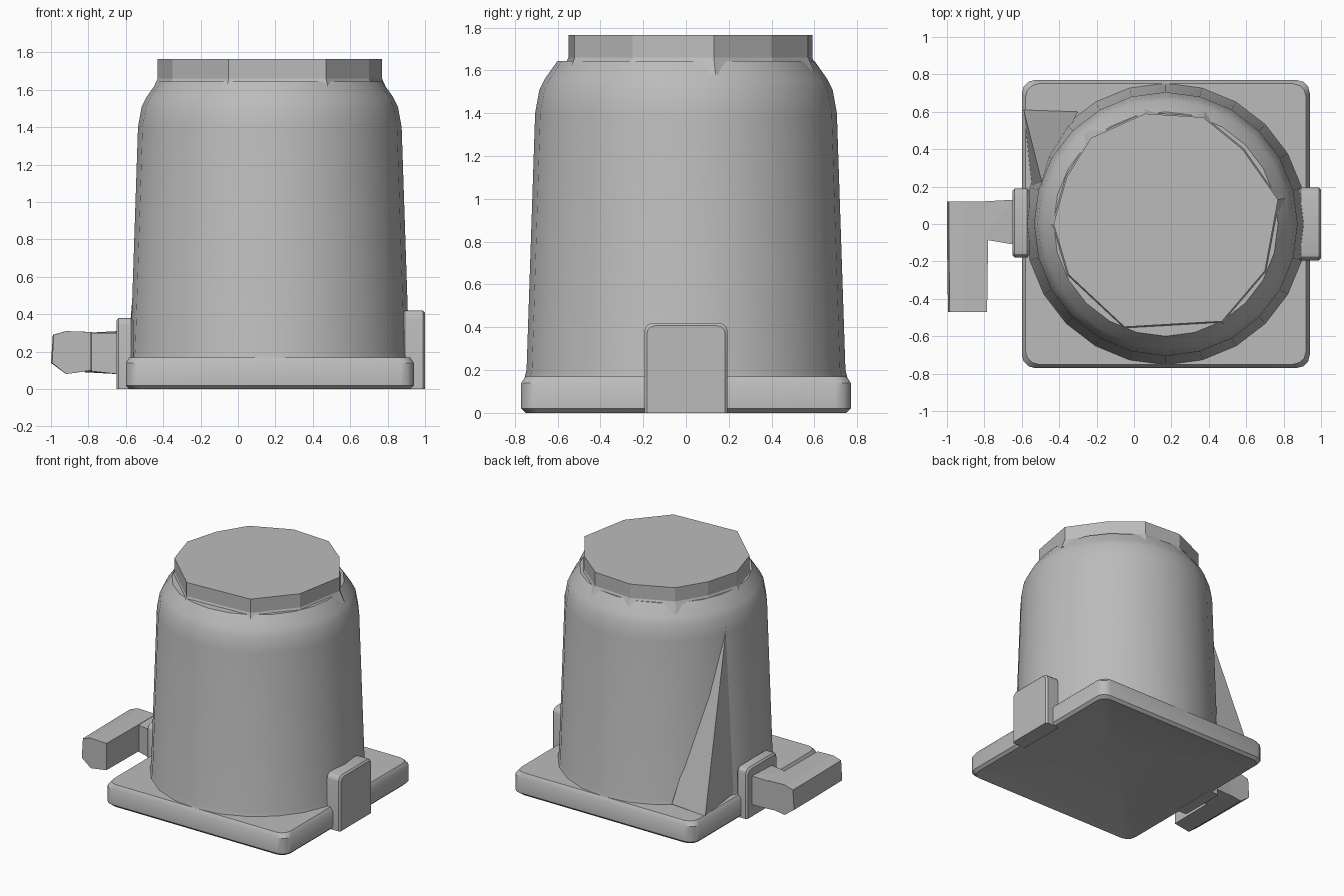
import bpy, bmesh, math
from mathutils import Vector

cube = bpy.data.objects.get("Cube")
if cube:
    bpy.data.objects.remove(cube, do_unlink=True)

grey = bpy.data.materials.new("plain_grey")
grey.use_nodes = True
GREY = (0.5, 0.5, 0.5, 1)
grey.diffuse_color = GREY
grey.node_tree.nodes["Principled BSDF"].inputs["Base Color"].default_value = GREY

CX = 0.17  # barrel axis


def finish(name, bm, smooth=None):
    bmesh.ops.recalc_face_normals(bm, faces=bm.faces)
    mesh = bpy.data.meshes.new(name)
    bm.to_mesh(mesh)
    bm.free()
    mesh.materials.append(grey)
    ob = bpy.data.objects.new(name, mesh)
    bpy.context.collection.objects.link(ob)
    if smooth:
        bpy.ops.object.select_all(action='DESELECT')
        ob.select_set(True)
        bpy.context.view_layer.objects.active = ob
        bpy.ops.object.shade_smooth_by_angle(angle=math.radians(smooth))
    return ob


def loft(name, rings, cap_start=True, cap_end=True, smooth=None):
    """Skin a list of equal-length point rings."""
    bm = bmesh.new()
    loops = [[bm.verts.new(p) for p in ring] for ring in rings]
    n = len(loops[0])
    for a, b in zip(loops, loops[1:]):
        for i in range(n):
            j = (i + 1) % n
            bm.faces.new((a[i], a[j], b[j], b[i]))
    if cap_start:
        bm.faces.new(loops[0][::-1])
    if cap_end:
        bm.faces.new(loops[-1])
    return finish(name, bm, smooth)


def hull(name, points):
    bm = bmesh.new()
    for p in points:
        bm.verts.new(p)
    bmesh.ops.convex_hull(bm, input=bm.verts)
    return finish(name, bm)


def circle(r, z, n=24):
    return [(CX + r * math.cos(math.tau * i / n), r * math.sin(math.tau * i / n), z)
            for i in range(n)]


def rounded_rect(x0, x1, y0, y1, r, steps=3):
    """Outline with rounded corners, counter-clockwise."""
    pts = []
    corners = [(x1 - r, y1 - r), (x0 + r, y1 - r), (x0 + r, y0 + r), (x1 - r, y0 + r)]
    for k, (cx, cy) in enumerate(corners):
        for s in range(steps + 1):
            a = math.pi / 2 * (k + s / steps)
            pts.append((cx + r * math.cos(a), cy + r * math.sin(a)))
    return pts


# Base plate with a recessed, pyramid-shaped underside
def plate_ring(inset, z):
    return [(x, y, z) for x, y in
            rounded_rect(-0.6 + inset, 0.94 - inset, -0.77 + inset, 0.77 - inset, 0.07)]


bm = bmesh.new()
rings = [[bm.verts.new(p) for p in plate_ring(i, z)]
         for i, z in ((0.02, 0), (0, 0.02), (0, 0.14), (0.02, 0.17))]
n = len(rings[0])
for a, b in zip(rings, rings[1:]):
    for i in range(n):
        bm.faces.new((a[i], a[(i + 1) % n], b[(i + 1) % n], b[i]))
bm.faces.new(rings[-1])
apex = bm.verts.new((CX, 0, 0.14))
for i in range(n):
    bm.faces.new((rings[0][(i + 1) % n], rings[0][i], apex))
finish("base_plate", bm, 35)

# Tapered barrel and its shoulder
profile = [(0.755, 0.16), (0.745, 0.2), (0.705, 1.4), (0.685, 1.51), (0.66, 1.56), (0.6, 1.645)]
loft("barrel", [circle(r, z) for r, z in profile], smooth=40)

# Uneven faceted lid
lid = [(-0.05, -0.55), (0.47, -0.52), (0.7, -0.25), (0.77, 0.13), (0.58, 0.4), (0.37, 0.57),
       (0.06, 0.59), (-0.23, 0.46), (-0.36, 0.25), (-0.43, 0), (-0.35, -0.27)]
loft("lid", [[(CX + (x - CX) * s, y * s, z) for x, y in lid]
             for s, z in ((1.06, 1.58), (1.0, 1.66), (1.0, 1.765))])

# Triangular web between the barrel and the back corner of the plate
hull("corner_web", [(-0.49, 0.21, 1.45), (-0.59, 0.61, 0.17), (-0.3, 0.6, 0.18),
                    (-0.54, 0.15, 0.18)])


# Side tabs: rounded upright plates facing along x
def tab(name, x0, x1, y0, y1, top, edge):
    def ring(x, inset):
        outline = rounded_rect(y0 + inset, y1 - inset, -0.1, top - inset, 0.04)
        return [(x, y, max(z, 0)) for y, z in outline]
    loft(name, [ring(x0, edge), ring(x0 + edge, 0), ring(x1 - edge, 0), ring(x1, edge)],
         smooth=30)


tab("left_tab", 0.88, 1.0, -0.195, 0.195, 0.42, 0.012)
tab("right_tab", -0.65, -0.56, -0.18, 0.19, 0.38, 0.012)

# Bent outlet arm: a neck from the tab, then an outlet towards the front
hull("arm_neck", [(-0.64, -0.11, 0.08), (-0.64, 0.13, 0.09), (-0.64, 0.13, 0.31),
                  (-0.64, -0.11, 0.3), (-0.82, -0.08, 0.1), (-0.82, 0.12, 0.09),
                  (-0.82, 0.12, 0.3), (-0.82, -0.08, 0.3)])
section = [(-0.99, 0.29), (-0.92, 0.31), (-0.78, 0.305), (-0.78, 0.1), (-0.92, 0.08), (-1.0, 0.14)]
loft("arm_outlet", [[(-0.89 + (x + 0.89) * s, y, z) for x, z in section]
                    for y, s in ((-0.47, 0.95), (-0.08, 1.0), (0.12, 1.0))])
